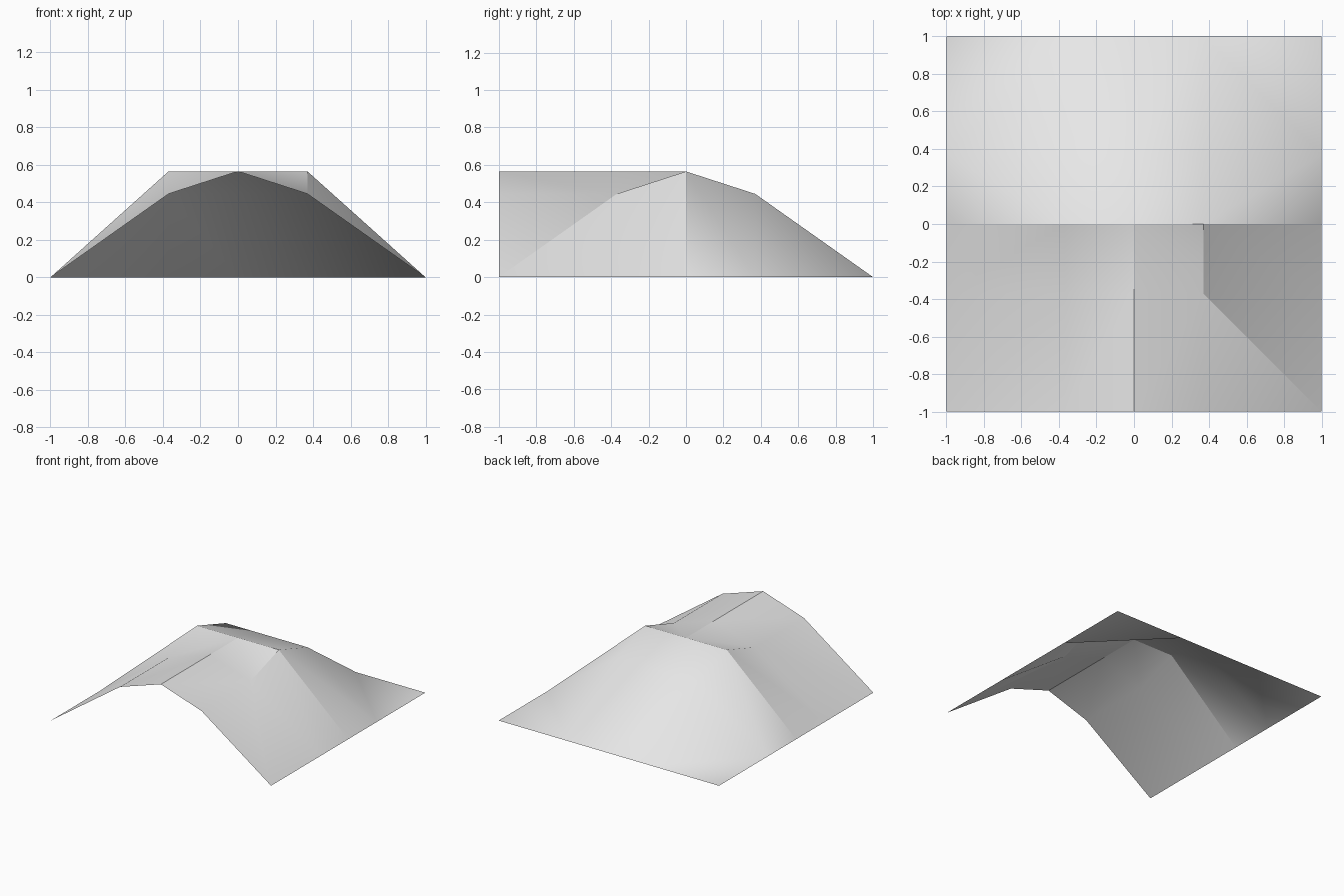
import bpy
import bmesh

cube = bpy.data.objects.get("Cube")
if cube:
    bpy.data.objects.remove(cube, do_unlink=True)

# Shared ridge profile: distance from the ridge line -> height
K = 0.37
PROFILE = {0: 0.565, K: 0.445, 1: 0.0}
STEPS = (-1, -K, 0, K, 1)


def height(x, y):
    """Ridge across the middle, joined by a ridge running to the front."""
    if abs(x) == 1 or y == 1:
        return 0.0
    if y >= 0:
        return PROFILE[y]
    if x == 0 or y == -1:
        return PROFILE[abs(x)]
    return max(PROFILE[abs(x)], PROFILE[-y])


# Slope sheet on an uneven grid
bm = bmesh.new()
verts = {(x, y): bm.verts.new((x, y, height(x, y)))
         for x in STEPS for y in STEPS}
for x0, x1 in zip(STEPS, STEPS[1:]):
    for y0, y1 in zip(STEPS, STEPS[1:]):
        bm.faces.new([verts[p] for p in ((x0, y0), (x1, y0), (x1, y1), (x0, y1))])

# Fold lines inside the grid cells, the same on both sides
FOLDS = (
    ((K, 0), (1, K)),
    ((K, 0), (1, -K)),
    ((K, 1), (1, K)),
    ((K, -K), (1, -1)),
    ((0, 0), (K, -K)),
)
for side in (-1, 1):
    for a, b in FOLDS:
        bmesh.ops.connect_verts(
            bm, verts=[verts[side * a[0], a[1]], verts[side * b[0], b[1]]])

# Smooth shading, with sharp ridges and a sharp border on one flank
for face in bm.faces:
    face.smooth = True


def crease(*path):
    for a, b in zip(path, path[1:]):
        edge = bm.edges.get((verts[a], verts[b]))
        if edge:
            edge.smooth = False


crease(*[(x, 0) for x in STEPS])
crease((0, 0), (0, -K), (0, -1))
crease((K, 0), (K, -K), (1, -1))

mesh = bpy.data.meshes.new("ridge_slope")
bm.to_mesh(mesh)
bm.free()
slope = bpy.data.objects.new("ridge_slope", mesh)
bpy.context.collection.objects.link(slope)

# Plain grey surface
grey = bpy.data.materials.new("light_grey")
grey.use_nodes = True
colour = (0.8, 0.8, 0.8, 1)
grey.diffuse_color = colour
grey.node_tree.nodes["Principled BSDF"].inputs["Base Color"].default_value = colour
mesh.materials.append(grey)
